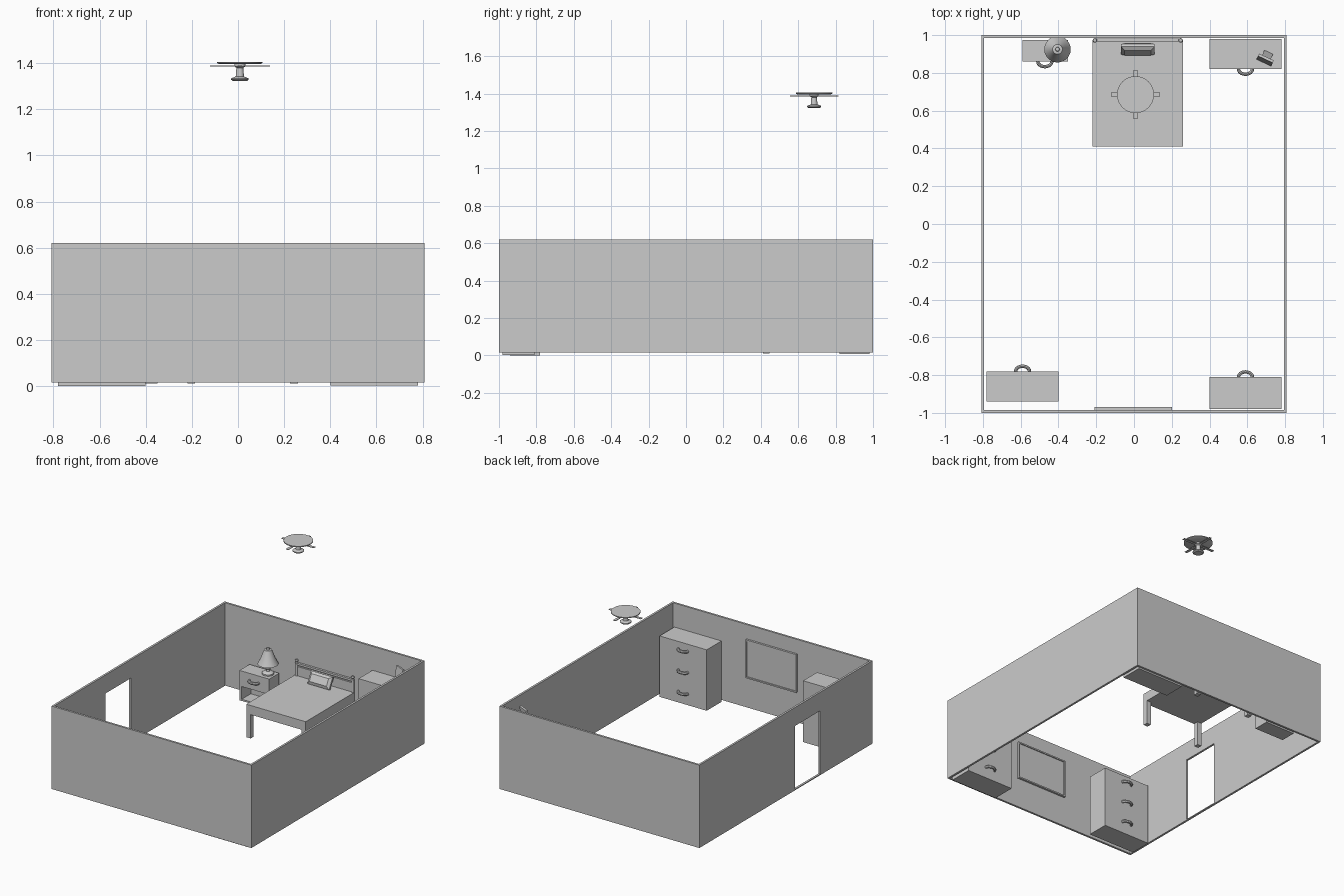
import bpy, bmesh, math
from mathutils import Matrix, Vector

if "Cube" in bpy.data.objects:
    bpy.data.objects.remove(bpy.data.objects["Cube"])


def finish(name, bm, smooth=False):
    bmesh.ops.recalc_face_normals(bm, faces=bm.faces)
    me = bpy.data.meshes.new(name)
    bm.to_mesh(me)
    bm.free()
    ob = bpy.data.objects.new(name, me)
    bpy.context.collection.objects.link(ob)
    if smooth:
        bpy.ops.object.select_all(action='DESELECT')
        ob.select_set(True)
        bpy.context.view_layer.objects.active = ob
        bpy.ops.object.shade_smooth_by_angle(angle=math.radians(35))
    return ob


def add_box(bm, x0, x1, y0, y1, z0, z1):
    m = Matrix.Translation(((x0 + x1) / 2, (y0 + y1) / 2, (z0 + z1) / 2))
    m = m @ Matrix.Diagonal((x1 - x0, y1 - y0, z1 - z0, 1))
    bmesh.ops.create_cube(bm, size=1, matrix=m)


def boxes(name, *dims):
    bm = bmesh.new()
    for d in dims:
        add_box(bm, *d)
    return finish(name, bm)


def lathe(name, profile, x, y, n=24):
    bm = bmesh.new()
    vs = [bm.verts.new((x + r, y, z)) for r, z in profile]
    es = [bm.edges.new(p) for p in zip(vs, vs[1:])]
    bmesh.ops.spin(bm, geom=vs + es, cent=(x, y, 0), axis=(0, 0, 1),
                   angle=2 * math.pi, steps=n, use_duplicate=False)
    bmesh.ops.remove_doubles(bm, verts=bm.verts, dist=1e-5)
    return finish(name, bm, True)


def handle(name, x, y, z, d):
    """Half ring pull sticking out of a drawer front in direction d (+1/-1 in y)."""
    bm = bmesh.new()
    rings = []
    for i in range(13):
        a = math.pi * i / 12
        c, s = math.cos(a), math.sin(a)
        rings.append([bm.verts.new((x + (0.037 + 0.009 * math.cos(t)) * c,
                                    y + d * (0.027 + 0.009 * math.cos(t)) * s,
                                    z + 0.011 * math.sin(t)))
                      for t in (2 * math.pi * k / 8 for k in range(8))])
    for a, b in zip(rings, rings[1:]):
        for k in range(8):
            bm.faces.new((a[k], a[(k + 1) % 8], b[(k + 1) % 8], b[k]))
    finish(name, bm, True)


# walls with a doorway and threshold in the left wall
X, T, B, H = 0.808, 0.015, 0.015, 0.62
boxes("back_wall", (-X, X, 1 - T, 1, B, H))
boxes("front_wall", (-X, X, -1, -1 + T, B, H))
boxes("right_wall", (X - T, X, -1 + T, 1 - T, B, H))
boxes("left_wall",
      (-X, -X + T, -1 + T, -0.395, B, H),
      (-X, -X + T, -0.105, 1 - T, B, H),
      (-X, -X + T, -0.395, -0.105, 0.485, H),
      (-X, -X + T, -0.395, -0.105, B, 0.022))

# three chests of drawers
for name, x, y0, y1, z0, d in (("front_left", -0.59, -0.94, -0.78, 0.0, 1),
                               ("front_right", 0.59, -0.98, -0.81, 0.003, 1),
                               ("back_right", 0.59, 0.82, 0.98, 0.007, -1)):
    boxes(name + "_dresser", (x - 0.19, x + 0.19, y0, y1, z0, 0.448))
    for i, z in enumerate((0.085, 0.24, 0.395)):
        handle(f"{name}_handle_{i}", x, y1 if d > 0 else y0, z, d)

# nightstand: drawer above an open compartment
boxes("nightstand",
      (-0.59, -0.35, 0.86, 0.975, 0.115, 0.228),
      (-0.59, -0.572, 0.86, 0.975, 0.01, 0.115),
      (-0.368, -0.35, 0.86, 0.975, 0.01, 0.115),
      (-0.572, -0.368, 0.86, 0.975, 0.01, 0.022),
      (-0.572, -0.368, 0.965, 0.975, 0.022, 0.115))
handle("nightstand_handle", -0.472, 0.86, 0.175, -1)

# lamp
LX, LY = -0.405, 0.925
lathe("lamp_base", [(0, 0.228), (0.04, 0.228), (0.04, 0.238), (0.032, 0.245),
                    (0.012, 0.25), (0.01, 0.262), (0.02, 0.272), (0.02, 0.282),
                    (0.01, 0.292), (0.006, 0.30), (0.006, 0.40), (0, 0.40)], LX, LY)
lathe("lamp_shade", [(0.066, 0.302), (0.07, 0.302), (0.048, 0.345), (0.026, 0.405),
                     (0.012, 0.407), (0.01, 0.42), (0, 0.422)], LX, LY)

# bed
boxes("bed_frame", (-0.22, 0.26, 0.41, 0.97, 0.185, 0.252))
boxes("bed_legs", *[(x, x + 0.034, y, y + 0.034, 0.01, 0.186)
                    for x in (-0.22, 0.226) for y in (0.412, 0.94)])
boxes("headboard", (-0.21, 0.25, 0.968, 0.98, 0.185, 0.32),
      (-0.21, 0.25, 0.966, 0.982, 0.33, 0.345))
for i, x in enumerate((-0.207, 0.247)):
    lathe(f"headboard_post_{i}", [(0, 0.02), (0.01, 0.02), (0.01, 0.345), (0.006, 0.35),
                                  (0.012, 0.357), (0.009, 0.367), (0, 0.37)], x, 0.972, 12)

# pillow leaning on the headboard: thin rim, fuller middle
bm = bmesh.new()
bmesh.ops.create_cube(bm, size=1, matrix=Matrix.Diagonal((0.175, 0.016, 0.09, 1)))
for f in [f for f in bm.faces if abs(f.normal.y) > 0.9]:
    n = f.normal.copy()
    bmesh.ops.inset_region(bm, faces=[f], thickness=0.026)
    bmesh.ops.translate(bm, verts=f.verts, vec=n * 0.014)
bm.transform(Matrix.Translation((0.02, 0.925, 0.293)) @ Matrix.Rotation(math.radians(-28), 4, 'X'))
finish("pillow", bm)

# picture on the front wall
boxes("wall_picture", (-0.2, 0.19, -0.985, -0.977, 0.245, 0.505))
boxes("wall_picture_frame",
      (-0.21, 0.20, -0.985, -0.97, 0.235, 0.245), (-0.21, 0.20, -0.985, -0.97, 0.505, 0.515),
      (-0.21, -0.2, -0.985, -0.97, 0.245, 0.505), (0.19, 0.20, -0.985, -0.97, 0.245, 0.505))

# small standing photo frame on the back right dresser
place = Matrix.Translation((0.69, 0.86, 0.448)) @ Matrix.Rotation(math.radians(-25), 4, 'Z')
bm = bmesh.new()
add_box(bm, -0.043, 0.043, -0.007, 0.007, 0, 0.14)
bm.transform(place @ Matrix.Rotation(math.radians(-8), 4, 'X'))
finish("photo_frame", bm)
bm = bmesh.new()
pts = [(0.005, 0), (0.055, 0), (0.022, 0.10)]
vs = [bm.verts.new((s * 0.025, y, z)) for s in (-1, 1) for y, z in pts]
bm.faces.new(vs[:3])
bm.faces.new(vs[3:])
for i in range(3):
    j = (i + 1) % 3
    bm.faces.new((vs[i], vs[j], vs[j + 3], vs[i + 3]))
bm.transform(place)
finish("photo_frame_stand", bm)

# ceiling light and fan hanging above the bed
FX, FY = 0.008, 0.685
lathe("ceiling_plate", [(0, 1.396), (0.09, 1.396), (0.098, 1.4), (0.098, 1.406), (0, 1.406)], FX, FY, 32)
lathe("fan_stem", [(0, 1.322), (0.03, 1.322), (0.038, 1.328), (0.038, 1.334), (0.018, 1.342),
                   (0.015, 1.38), (0.024, 1.386), (0.024, 1.397), (0, 1.397)], FX, FY)
for i in range(4):
    bm = bmesh.new()
    add_box(bm, 0.02, 0.13, -0.01, 0.01, 1.385, 1.389)
    bm.transform(Matrix.Translation((FX, FY, 0)) @ Matrix.Rotation(i * math.pi / 2, 4, 'Z'))
    finish(f"fan_blade_{i}", bm)
